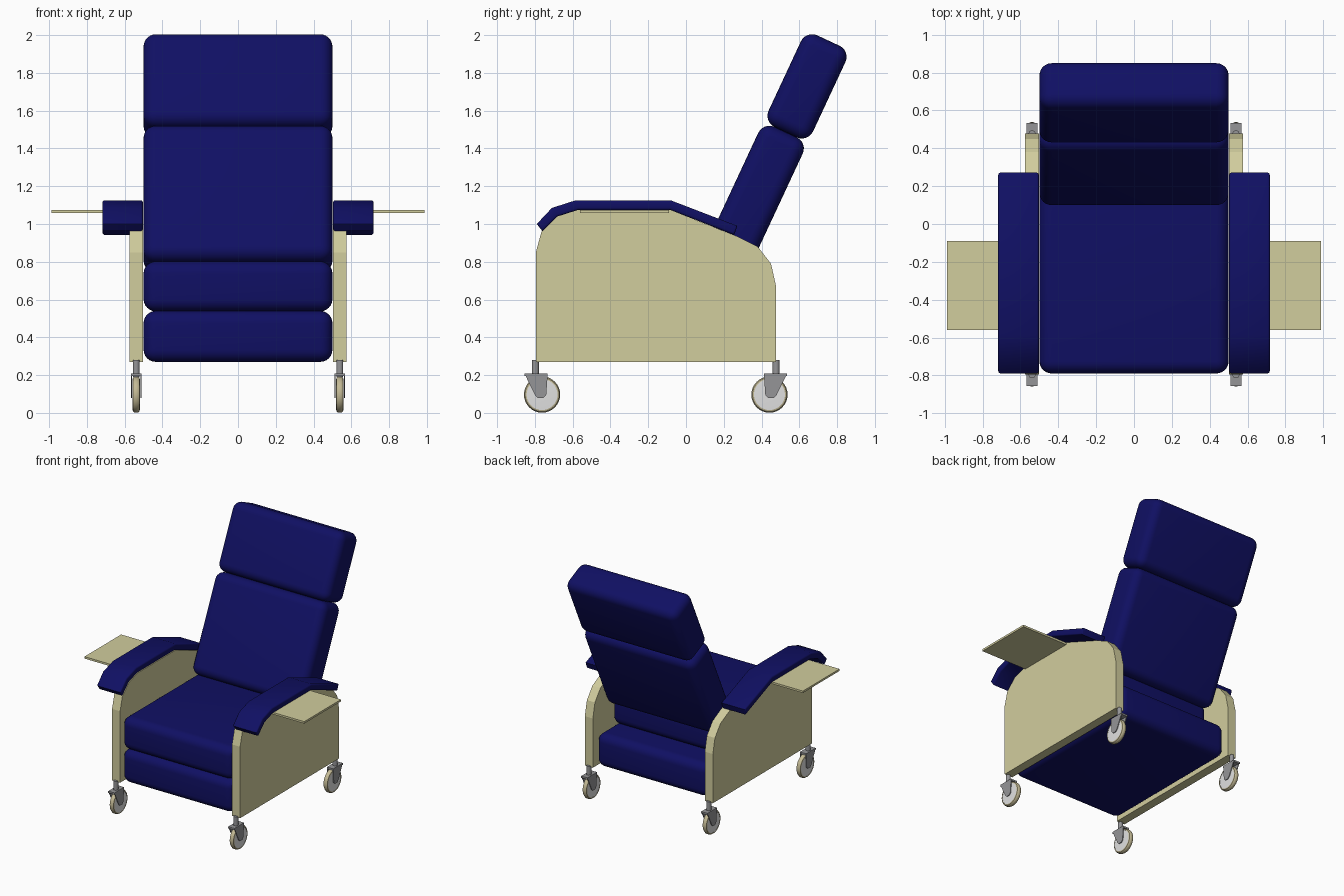
import bpy, bmesh, math
from mathutils import Matrix, Vector

cube = bpy.data.objects.get("Cube")
if cube:
    bpy.data.objects.remove(cube, do_unlink=True)


def material(name, r, g, b):
    m = bpy.data.materials.new(name)
    m.use_nodes = True
    m.diffuse_color = (r, g, b, 1)
    m.node_tree.nodes["Principled BSDF"].inputs["Base Color"].default_value = (r, g, b, 1)
    return m


NAVY = material("navy vinyl", 0.005, 0.005, 0.125)
CREAM = material("cream laminate", 0.64, 0.61, 0.34)
TYRE = material("tan rubber", 0.55, 0.49, 0.30)
HUB = material("pale grey plastic", 0.75, 0.75, 0.75)
STEEL = material("grey steel", 0.30, 0.30, 0.31)


def finish(name, bm, mat, smooth=True):
    """Turn a bmesh into a named, coloured object."""
    bmesh.ops.recalc_face_normals(bm, faces=bm.faces)
    mesh = bpy.data.meshes.new(name)
    bm.to_mesh(mesh)
    bm.free()
    obj = bpy.data.objects.new(name, mesh)
    bpy.context.collection.objects.link(obj)
    mesh.materials.append(mat)
    if smooth:
        bpy.ops.object.select_all(action='DESELECT')
        obj.select_set(True)
        bpy.context.view_layer.objects.active = obj
        bpy.ops.object.shade_smooth_by_angle(angle=math.radians(35))
    return obj


def box(name, size, centre, mat, radius=0, tilt=0):
    """Box with rounded edges, leaning back by tilt about x."""
    bm = bmesh.new()
    bmesh.ops.create_cube(bm, size=1)
    bmesh.ops.scale(bm, vec=size, verts=bm.verts)
    if radius:
        bmesh.ops.bevel(bm, geom=bm.edges[:], offset=radius, segments=6,
                        profile=0.5, affect='EDGES')
    bm.transform(Matrix.Translation(centre) @ Matrix.Rotation(-tilt, 4, 'X'))
    return finish(name, bm, mat, radius > 0)


def slab(name, outline, x0, x1, mat, bevel=0):
    """Extrude a (y, z) outline from x0 to x1."""
    bm = bmesh.new()
    face = bm.faces.new([bm.verts.new((x0, y, z)) for y, z in outline])
    side = bmesh.ops.extrude_face_region(bm, geom=[face])
    moved = [v for v in side["geom"] if isinstance(v, bmesh.types.BMVert)]
    bmesh.ops.translate(bm, vec=(x1 - x0, 0, 0), verts=moved)
    if bevel:
        rim = [e for e in bm.edges if abs(e.verts[0].co.x - e.verts[1].co.x) < 1e-5]
        bmesh.ops.bevel(bm, geom=rim, offset=bevel, segments=3, profile=0.5, affect='EDGES')
    return finish(name, bm, mat, bevel > 0)


def lathe(name, profile, centre, mat, axis):
    """Spin a closed (radius, along) profile around the x or z axis."""
    bm = bmesh.new()
    verts = [bm.verts.new((r, 0, a)) for r, a in profile]
    edges = [bm.edges.new((verts[i - 1], verts[i])) for i in range(len(verts))]
    bmesh.ops.spin(bm, geom=verts + edges, cent=(0, 0, 0), axis=(0, 0, 1),
                   angle=math.tau, steps=32, use_merge=True)
    bmesh.ops.remove_doubles(bm, verts=bm.verts, dist=1e-5)
    turn = Matrix.Rotation(math.pi / 2, 4, 'Y') if axis == 'X' else Matrix()
    bm.transform(Matrix.Translation(centre) @ turn)
    return finish(name, bm, mat)


# Seat cushions
box("lower_cushion", (1.0, 1.24, 0.27), (0, -0.17, 0.405), NAVY, 0.065)
box("seat_cushion", (1.0, 1.04, 0.265), (0, -0.27, 0.67), NAVY, 0.065)

# Reclined back and headrest, placed along one leaning axis
LEAN = math.radians(25)
along = Vector((0, math.sin(LEAN), math.cos(LEAN)))
across = Vector((0, math.cos(LEAN), -math.sin(LEAN)))
for name, low, high in (("back_cushion", 0.785, 1.57), ("headrest", 1.57, 2.105)):
    box(name, (1.0, 0.26, high - low), along * (low + high) / 2 - across * 0.15,
        NAVY, 0.065, LEAN)

# Outlines of the side panel and the padded armrest
PANEL = [(-0.795, 0.27), (-0.795, 0.85), (-0.765, 0.96), (-0.68, 1.04), (-0.57, 1.075),
         (-0.085, 1.075), (0.27, 0.935), (0.38, 0.88), (0.45, 0.79), (0.477, 0.67),
         (0.477, 0.27)]
ARM = [(-0.79, 1.0), (-0.71, 1.085), (-0.585, 1.125), (-0.08, 1.125), (0.272, 0.99),
       (0.255, 0.942), (-0.085, 1.075), (-0.57, 1.075), (-0.68, 1.04), (-0.76, 0.962)]
FORK = [(0.412, 0.208), (0.535, 0.208), (0.48, 0.095), (0.465, 0.078), (0.435, 0.078),
        (0.42, 0.095)]
TYRE_RING = [(0.082, -0.019), (0.09, -0.017), (0.096, -0.008), (0.096, 0.008),
             (0.09, 0.017), (0.082, 0.019)]
HUB_DISC = [(0, -0.02), (0.084, -0.017), (0.084, 0.017), (0, 0.02)]
STEM = [(0, 0.19), (0.018, 0.19), (0.018, 0.28), (0, 0.28)]
MID = -0.16
X = 0.539

for side, s in (("left", 1), ("right", -1)):
    slab(side + "_side_panel", PANEL, s * 0.503, s * 0.575, CREAM)
    slab(side + "_armrest", ARM, s * 0.503, s * 0.718, NAVY, 0.012)
    box(side + "_tray", (0.415, 0.47, 0.016), (s * 0.7795, -0.325, 1.067), CREAM)

    # Casters, mirrored front to back
    for end, d in (("rear", 1), ("front", -1)):
        tag = f"{side}_{end}_caster_"
        wheel = (s * X, MID + d * 0.602, 0.097)
        lathe(tag + "tyre", TYRE_RING, wheel, TYRE, 'X')
        lathe(tag + "hub", HUB_DISC, wheel, HUB, 'X')
        lathe(tag + "stem", STEM, (s * X, MID + d * 0.637, 0), STEEL, 'Z')
        fork = [(MID + d * (y - MID), z) for y, z in FORK]
        for cheek, off in (("outer", 0.025), ("inner", -0.025)):
            slab(tag + cheek + "_fork", fork, s * (X + off - 0.003),
                 s * (X + off + 0.003), STEEL)
        box(tag + "fork_crown", (0.056, 0.123, 0.014),
            (s * X, MID + d * 0.6335, 0.201), STEEL)
